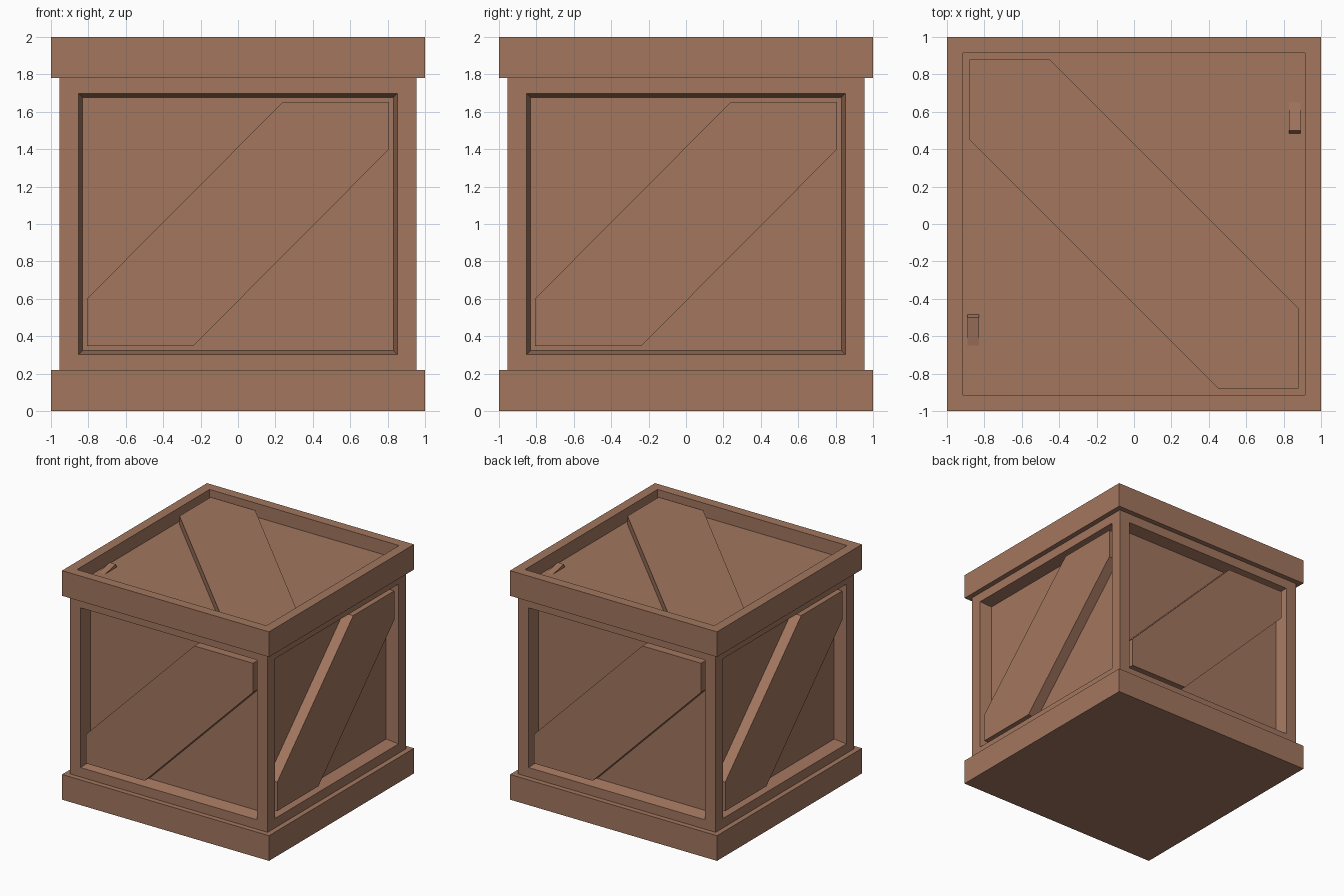
import bpy, bmesh, math
from mathutils import Matrix, Vector

cube = bpy.data.objects.get("Cube")
if cube:
    bpy.data.objects.remove(cube, do_unlink=True)

wood = bpy.data.materials.new("brown_wood")
wood.use_nodes = True
colour = (0.361, 0.181, 0.114, 1)
wood.diffuse_color = colour
wood.node_tree.nodes["Principled BSDF"].inputs["Base Color"].default_value = colour


def finish(bm, name):
    bmesh.ops.recalc_face_normals(bm, faces=bm.faces)
    mesh = bpy.data.meshes.new(name)
    bm.to_mesh(mesh)
    bm.free()
    mesh.materials.append(wood)
    obj = bpy.data.objects.new(name, mesh)
    bpy.context.collection.objects.link(obj)
    return obj


def slab(half, z0, z1):
    """Square block between two heights."""
    bm = bmesh.new()
    bmesh.ops.create_cube(bm, size=1)
    bmesh.ops.scale(bm, vec=(2 * half, 2 * half, z1 - z0), verts=bm.verts)
    bmesh.ops.translate(bm, vec=(0, 0, (z0 + z1) / 2), verts=bm.verts)
    bm.normal_update()
    return bm


def recess(bm, faces, border, depth, taper=0):
    """Inset a border, then sink the panel inside it."""
    bmesh.ops.inset_individual(bm, faces=faces, thickness=border)
    bm.normal_update()
    ring = bmesh.ops.extrude_discrete_faces(bm, faces=faces)["faces"]
    for face in ring:
        centre, normal = face.calc_center_median(), face.normal.copy()
        for v in face.verts:
            offset = v.co - centre
            pull = Vector([math.copysign(taper, c) if abs(c) > 0.01 else 0 for c in offset])
            v.co -= normal * depth + pull


def prism(name, outline, thickness, matrix):
    """Extrude a flat outline along its local z."""
    bm = bmesh.new()
    face = bm.faces.new([bm.verts.new((u, v, 0)) for u, v in outline])
    top = bmesh.ops.extrude_face_region(bm, geom=[face])["geom"]
    moved = [g for g in top if isinstance(g, bmesh.types.BMVert)]
    bmesh.ops.translate(bm, vec=(0, 0, thickness), verts=moved)
    bmesh.ops.transform(bm, matrix=matrix, verts=bm.verts)
    return finish(bm, name)


# Body with a framed, sunken panel on each side
body = slab(0.955, 0.2, 1.8)
recess(body, [f for f in body.faces if abs(f.normal.z) < 0.5], 0.145, 0.105, 0.022)
finish(body, "crate_body")

# Base trim and lid trim with a sunken top panel
finish(slab(1, 0, 0.22), "base_trim")
lid = slab(1, 1.78, 2)
recess(lid, [f for f in lid.faces if f.normal.z > 0.5], 0.12, 0.12)
finish(lid, "lid_trim")

# Diagonal brace on each side, and a small wedge at two lid edges
half_brace = [(-0.808, 0.6), (-0.808, 0.347), (-0.24, 0.347)]
side_outline = half_brace + [(-u, 2 - v) for u, v in half_brace]
wedge_outline = [(0.48, 1.87), (0.5, 1.91), (0.7, 1.87)]
upright = Matrix.Rotation(math.pi / 2, 4, "X")
for i, side in enumerate(("front", "left", "back", "right")):
    turn = Matrix.Rotation(i * math.pi / 2, 4, "Z")
    prism(side + "_brace", side_outline, 0.11,
          turn @ Matrix.Translation((0, -0.835, 0)) @ upright)
    if side in ("left", "right"):
        prism(side + "_lid_wedge", wedge_outline, 0.06,
              turn @ Matrix.Translation((0, -0.83, 0)) @ upright)

# Diagonal brace across the lid
half_lid = [(-0.88, 0.45), (-0.88, 0.88), (-0.45, 0.88)]
lid_outline = half_lid + [(-u, -v) for u, v in half_lid]
prism("lid_brace", lid_outline, 0.085, Matrix.Translation((0, 0, 1.87)))
